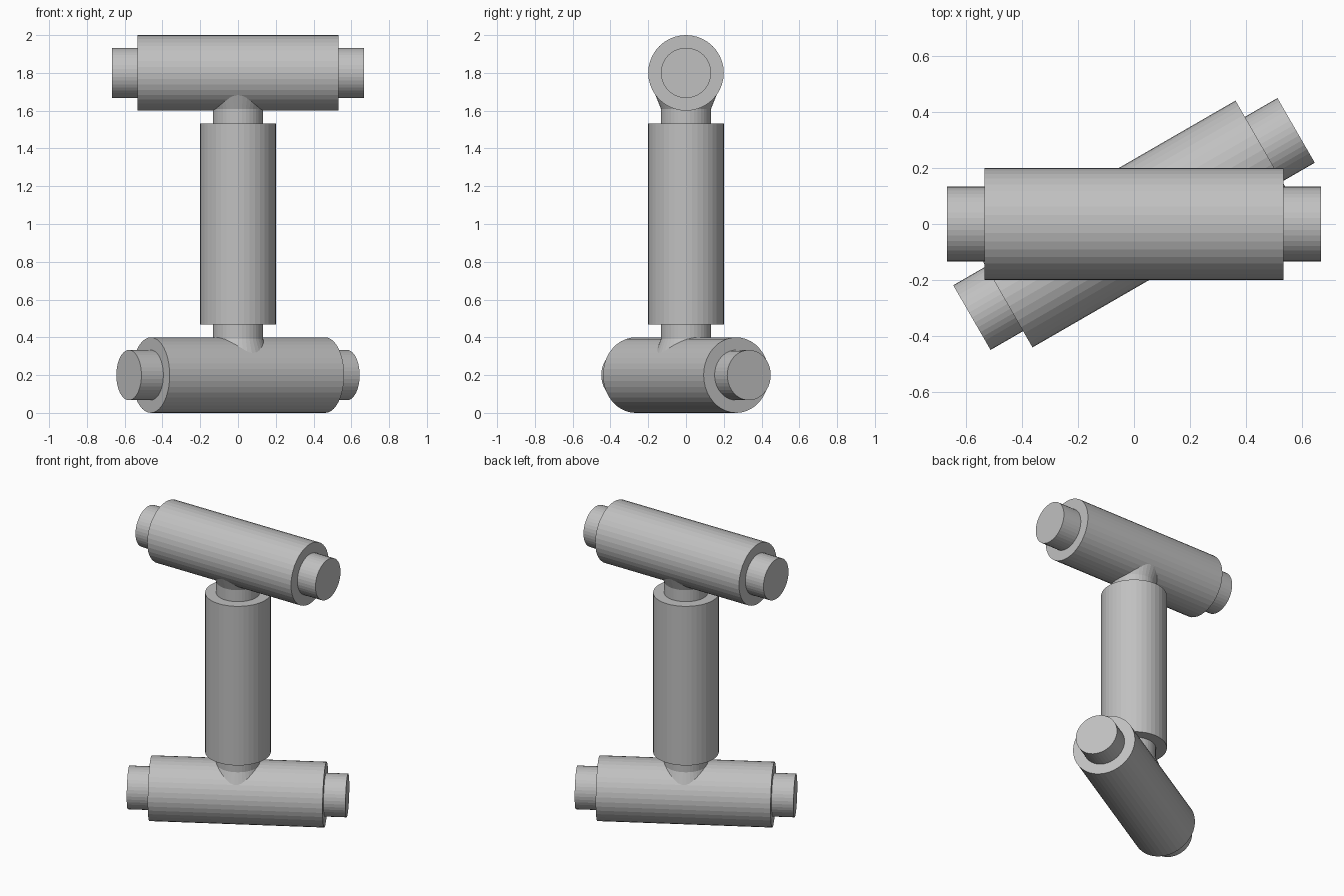
import bpy, bmesh, math
from mathutils import Matrix

if "Cube" in bpy.data.objects:
    bpy.data.objects.remove(bpy.data.objects["Cube"])

SIDES = 40
R_BODY, R_PIN = 0.2, 0.133      # wide body and narrow end pins
H_BODY, H_PIN = 0.533, 0.667    # half lengths

grey = bpy.data.materials.new("plain grey")
grey.diffuse_color = (0.53, 0.53, 0.53, 1)
grey.use_nodes = True
grey.node_tree.nodes["Principled BSDF"].inputs["Base Color"].default_value = grey.diffuse_color


def lathe(name, profile, matrix):
    """Closed solid turned around local z from (radius, height) points."""
    bm = bmesh.new()
    rings = []
    for r, h in profile:
        rings.append([bm.verts.new((r * math.cos(2 * math.pi * i / SIDES),
                                    r * math.sin(2 * math.pi * i / SIDES), h))
                      for i in range(SIDES)])
    for a, b in zip(rings, rings[1:]):
        for i in range(SIDES):
            j = (i + 1) % SIDES
            bm.faces.new((a[i], a[j], b[j], b[i]))
    bm.faces.new(rings[0][::-1])
    bm.faces.new(rings[-1])
    bm.transform(matrix)
    bmesh.ops.recalc_face_normals(bm, faces=bm.faces)
    mesh = bpy.data.meshes.new(name)
    bm.to_mesh(mesh)
    bm.free()
    mesh.materials.append(grey)
    obj = bpy.data.objects.new(name, mesh)
    bpy.context.collection.objects.link(obj)
    return obj


# Stepped roller: pin, body, pin
bar = [(R_PIN, -H_PIN), (R_PIN, -H_BODY), (R_BODY, -H_BODY),
       (R_BODY, H_BODY), (R_PIN, H_BODY), (R_PIN, H_PIN)]

# Post: same roller, its pins flaring slightly where they enter the bars
post = [(0.165, -0.69), (R_PIN, -0.61)] + bar[1:-1] + [(R_PIN, 0.61), (0.165, 0.69)]


def lying(z, turn):
    return (Matrix.Translation((0, 0, z)) @ Matrix.Rotation(math.radians(turn), 4, 'Z')
            @ Matrix.Rotation(math.pi / 2, 4, 'Y'))


lathe("upright_post", post, Matrix.Translation((0, 0, 1.0)))
lathe("top_crossbar", bar, lying(1.8, 0))
lathe("bottom_crossbar", bar, lying(0.2, 30))
